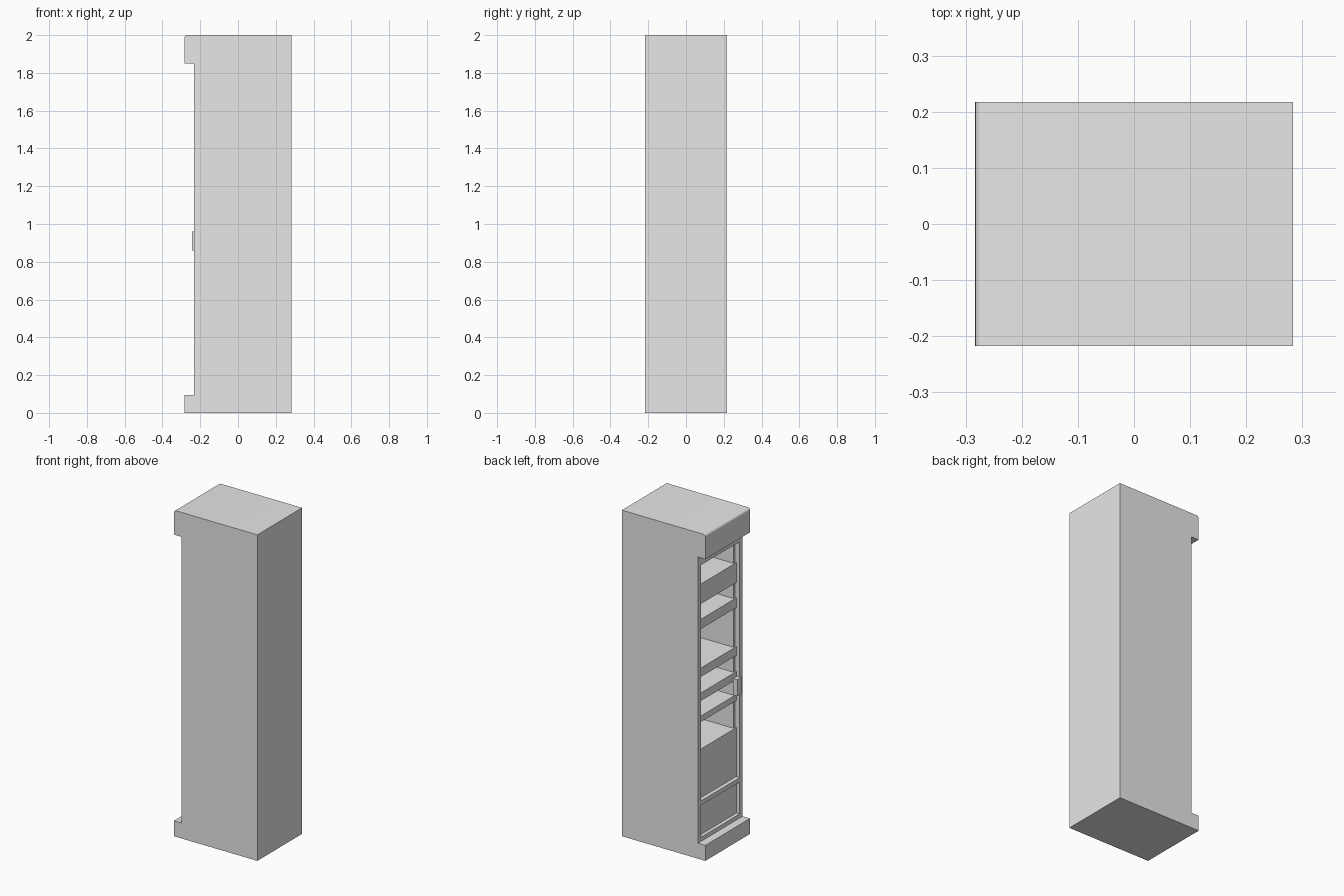
import bpy, bmesh, math

old = bpy.data.objects.get("Cube")
if old:
    bpy.data.objects.remove(old, do_unlink=True)

# Single grey finish
grey = bpy.data.materials.new("light_grey")
grey.use_nodes = True
grey.diffuse_color = (0.8, 0.8, 0.8, 1)
grey.node_tree.nodes["Principled BSDF"].inputs["Base Color"].default_value = (0.8, 0.8, 0.8, 1)


def finish(name, bm):
    bmesh.ops.recalc_face_normals(bm, faces=bm.faces)
    mesh = bpy.data.meshes.new(name)
    bm.to_mesh(mesh)
    bm.free()
    mesh.materials.append(grey)
    obj = bpy.data.objects.new(name, mesh)
    bpy.context.collection.objects.link(obj)
    return obj


def box(name, x, y, z):
    """Box from (low, high) ranges on each axis."""
    bm = bmesh.new()
    bmesh.ops.create_cube(bm, size=1)
    for v in bm.verts:
        for i, (low, high) in enumerate((x, y, z)):
            v.co[i] = low if v.co[i] < 0 else high
    return finish(name, bm)


def carve(target, cutter):
    cutter.hide_render = True
    mod = target.modifiers.new("carve", "BOOLEAN")
    mod.operation = "DIFFERENCE"
    mod.solver = "EXACT"
    mod.object = cutter
    bpy.context.view_layer.objects.active = target
    bpy.ops.object.modifier_apply(modifier=mod.name)
    bpy.data.objects.remove(cutter, do_unlink=True)


END, DOOR, HALF = 0.283, -0.233, 0.217   # body half length, door plane, half width
OPEN = 0.187                             # half width of the door opening
EDGE = -0.203                            # back of the door frame

# Cabinet: side profile with overhanging head and plinth, rounded top edge
r = 0.015
arc = [(-END + r - r * math.sin(a), 2 - r + r * math.cos(a))
       for a in (math.pi / 2 * i / 5 for i in range(6))]
outline = [(END, 0), (END, 2)] + arc + [(-END, 1.85), (DOOR, 1.85),
                                        (DOOR, 0.095), (-END, 0.095), (-END, 0)]
bm = bmesh.new()
face = bm.faces.new([bm.verts.new((x, -HALF, z)) for x, z in outline])
new = bmesh.ops.extrude_face_region(bm, geom=[face])["geom"]
bmesh.ops.translate(bm, vec=(0, 2 * HALF, 0),
                    verts=[g for g in new if isinstance(g, bmesh.types.BMVert)])
cabinet = finish("cabinet", bm)

# Door opening, then the narrower chamber behind it
carve(cabinet, box("opening_cutter", (-0.26, EDGE), (-OPEN, OPEN), (0.12, 1.79)))
carve(cabinet, box("chamber_cutter", (-0.22, 0.24), (-0.17, 0.17), (0.13, 1.78)))

# Shelves, each with a front strip as wide as the opening
shelves = [(1.534, 1.656), (1.38, 1.44), (1.086, 1.141), (0.939, 0.988), (0.81, 0.847)]
for i, (low, high) in enumerate(shelves, 1):
    box(f"shelf_{i}", (EDGE, 0.24), (-0.17, 0.17), (high - 0.025, high))
    box(f"shelf_strip_{i}", (-0.211, EDGE), (-OPEN, OPEN), (low, high))

# Large drawer and lower drawer
for name, low, high in (("large_drawer", 0.345, 0.644), ("lower_drawer", 0.12, 0.32)):
    box(name, (EDGE, 0.24), (-0.17, 0.17), (low + 0.01, high))
    box(name + "_front", (-0.211, EDGE), (-OPEN, OPEN), (low, high))

# Door cross rail and handle
box("door_cross_rail", (DOOR, -0.205), (-OPEN, OPEN), (0.316, 0.343))
box("door_handle", (-0.243, -0.215), (-0.193, -0.15), (0.86, 0.96))

# Soften only the rounded top edge
bpy.ops.object.select_all(action="DESELECT")
cabinet.select_set(True)
bpy.context.view_layer.objects.active = cabinet
bpy.ops.object.shade_smooth_by_angle(angle=math.radians(30))
